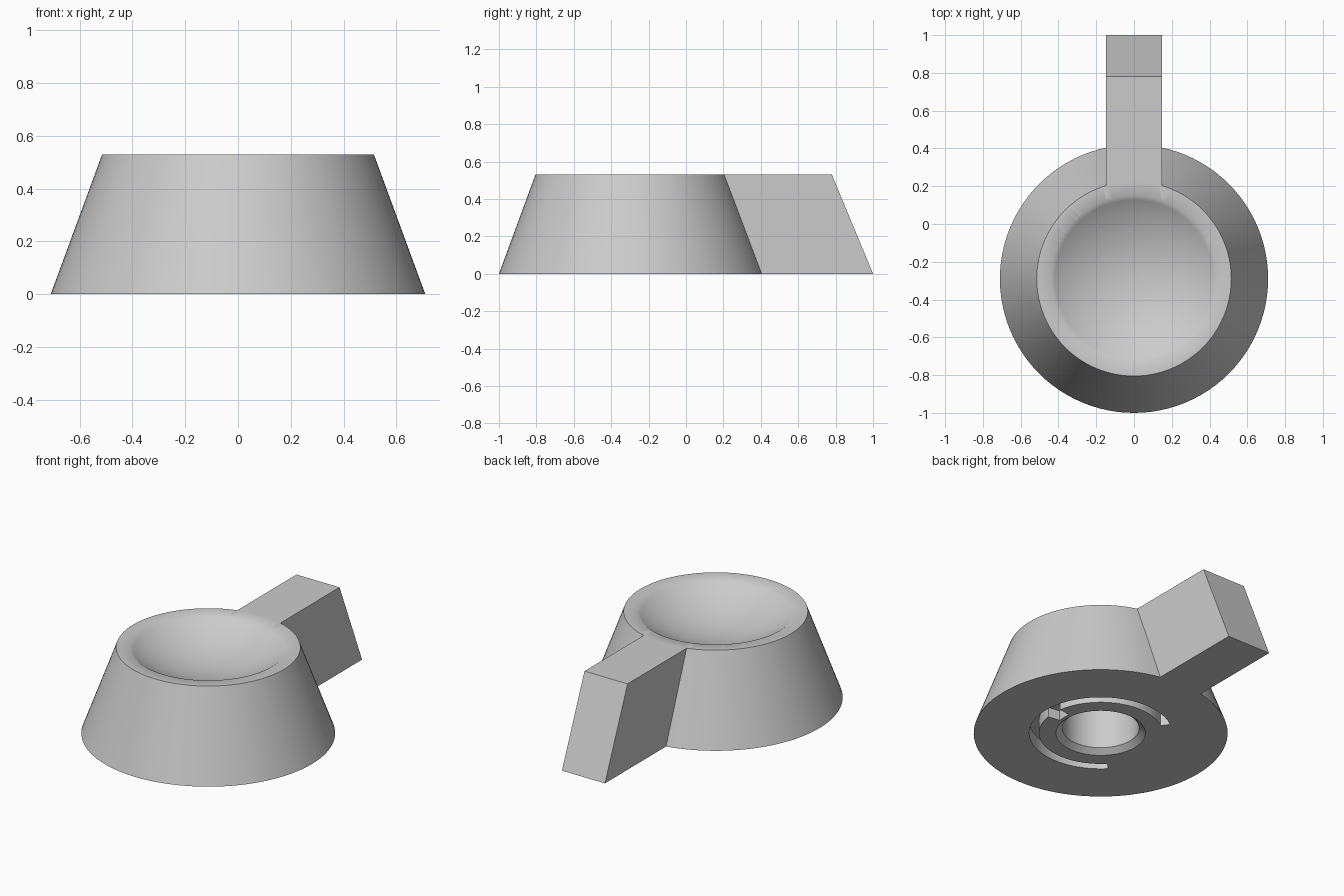
import bpy, bmesh, math

if "Cube" in bpy.data.objects:
    bpy.data.objects.remove(bpy.data.objects["Cube"])

CY, H = -0.29, 0.53          # knob axis and height
R_BASE, R_TOP = 0.71, 0.515

gray = bpy.data.materials.new("plain gray")
gray.use_nodes = True
color = (0.6, 0.6, 0.6, 1)
gray.diffuse_color = color
gray.node_tree.nodes["Principled BSDF"].inputs["Base Color"].default_value = color


def finish(name, bm):
    bmesh.ops.remove_doubles(bm, verts=bm.verts, dist=1e-5)
    bmesh.ops.recalc_face_normals(bm, faces=bm.faces)
    me = bpy.data.meshes.new(name)
    bm.to_mesh(me)
    bm.free()
    me.materials.append(gray)
    ob = bpy.data.objects.new(name, me)
    bpy.context.collection.objects.link(ob)
    return ob


def lathe(name, profile, segs=96):
    """Revolve a profile of (radius, z), starting and ending on the axis."""
    bm = bmesh.new()
    vs = [bm.verts.new((r, CY, z)) for r, z in profile]
    es = [bm.edges.new(p) for p in zip(vs, vs[1:])]
    bmesh.ops.spin(bm, geom=vs + es, cent=(0, CY, 0), axis=(0, 0, 1),
                   angle=math.tau, steps=segs, use_merge=True)
    return finish(name, bm)


def arc_block(name, r0, r1, z0, z1, a0, a1, segs):
    """Solid sector of a ring between two angles in degrees."""
    bm = bmesh.new()
    rings = []
    for i in range(segs + 1):
        a = math.radians(a0 + (a1 - a0) * i / segs)
        rings.append([bm.verts.new((r * math.cos(a), CY + r * math.sin(a), z))
                      for r, z in ((r0, z0), (r1, z0), (r1, z1), (r0, z1))])
    for p, q in zip(rings, rings[1:]):
        for k in range(4):
            n = (k + 1) % 4
            bm.faces.new((p[k], p[n], q[n], q[k]))
    bm.faces.new(rings[0])
    bm.faces.new(rings[-1])
    return finish(name, bm)


def boolean(target, tool, operation):
    mod = target.modifiers.new(operation, 'BOOLEAN')
    mod.operation, mod.object, mod.solver = operation, tool, 'EXACT'
    bpy.context.view_layer.objects.active = target
    bpy.ops.object.modifier_apply(modifier=mod.name)
    bpy.data.objects.remove(tool)


# Tapered round body
knob = lathe("knob", [(0, 0), (R_BASE, 0), (R_TOP, H), (0, H)])

# Lever with a sloping end, flush with the top and base
bm = bmesh.new()
side = [bm.verts.new((-0.147, y, z))
        for y, z in ((0, 0), (1, 0), (0.78, H), (0, H))]
face = bm.faces.new(side)
ext = bmesh.ops.extrude_face_region(bm, geom=[face])["geom"]
bmesh.ops.translate(bm, vec=(0.294, 0, 0),
                    verts=[v for v in ext if isinstance(v, bmesh.types.BMVert)])
boolean(knob, finish("lever", bm), 'UNION')

# Shallow spherical dish in the top
rim, depth = 0.44, 0.14
R = (rim * rim + depth * depth) / (2 * depth)
top_angle = math.asin(rim / R) * 1.1
arc = [top_angle * i / 14 for i in range(15)]
dish = [(R * math.sin(a), H - depth + R * (1 - math.cos(a))) for a in arc]
boolean(knob, lathe("dish_cutter", dish + [(0, dish[-1][1])]), 'DIFFERENCE')

# Stepped shaft hole in the underside
hole = [(0, -0.1), (0.25, -0.1), (0.25, 0), (0.215, 0.03), (0.215, 0.3), (0, 0.3)]
boolean(knob, lathe("hole_cutter", hole, 64), 'DIFFERENCE')

# Curved groove around the hole, with a notch leading inwards
boolean(knob, arc_block("groove_cutter", 0.345, 0.40, -0.1, 0.08, -136, 126, 64),
        'DIFFERENCE')
boolean(knob, arc_block("notch_cutter", 0.27, 0.37, -0.1, 0.06, -8, 9, 4),
        'DIFFERENCE')

# Smooth round walls, crisp corners
bpy.ops.object.select_all(action='DESELECT')
knob.select_set(True)
bpy.context.view_layer.objects.active = knob
bpy.ops.object.shade_smooth_by_angle(angle=math.radians(40))
